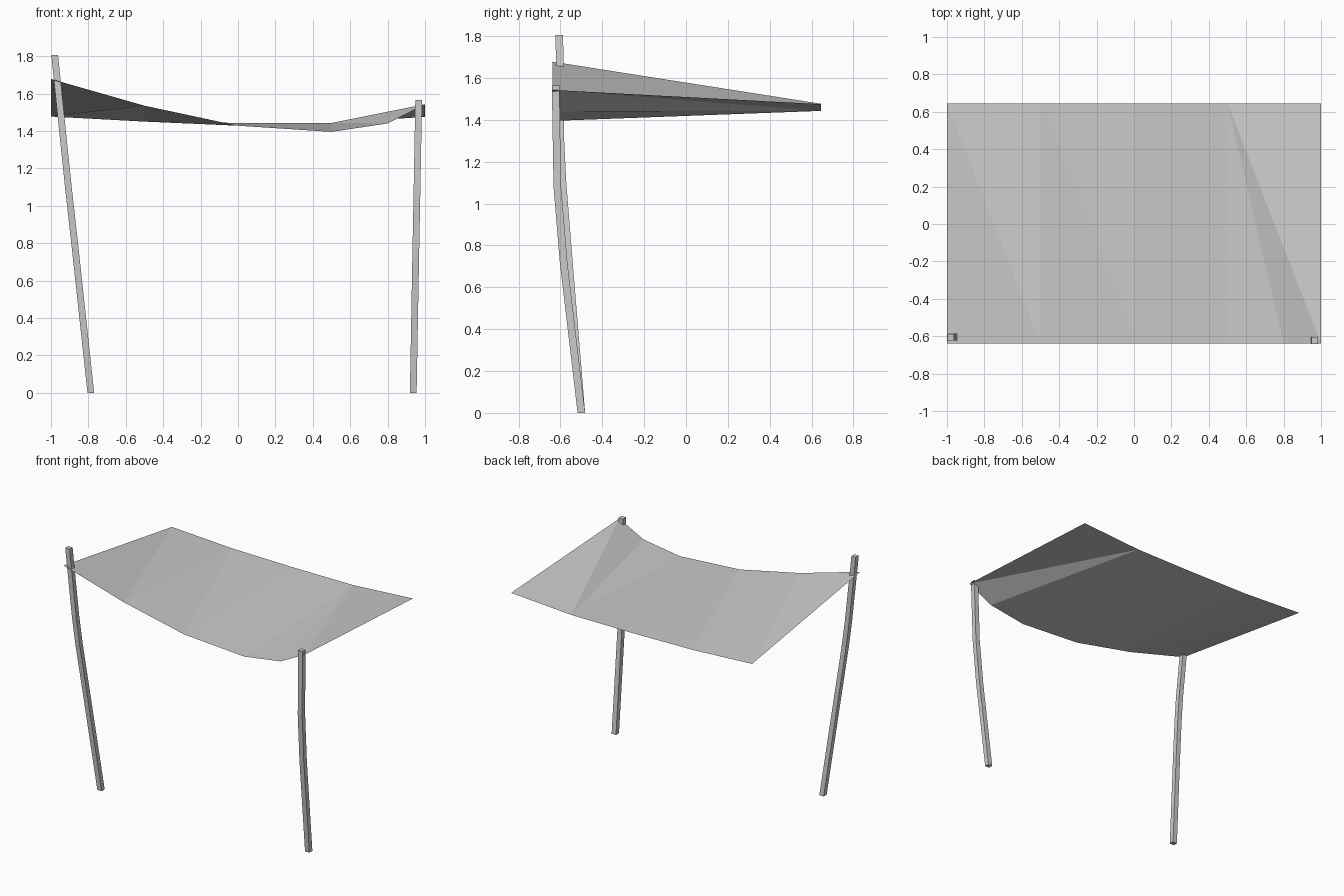
import bpy
import bmesh
from mathutils import Vector

cube = bpy.data.objects.get("Cube")
if cube:
    bpy.data.objects.remove(cube, do_unlink=True)


def make_material(name, colour):
    mat = bpy.data.materials.new(name)
    mat.use_nodes = True
    mat.diffuse_color = colour
    mat.node_tree.nodes["Principled BSDF"].inputs["Base Color"].default_value = colour
    return mat


grey = make_material("light_grey", (0.6, 0.6, 0.6, 1))


def finish(bm, name):
    mesh = bpy.data.meshes.new(name)
    bm.to_mesh(mesh)
    bm.free()
    mesh.materials.append(grey)
    obj = bpy.data.objects.new(name, mesh)
    bpy.context.collection.objects.link(obj)
    return obj


def bent_pole(name, path, half=0.018):
    """Square pole swept through a list of centre points."""
    bm = bmesh.new()
    corners = [(-half, -half), (half, -half), (half, half), (-half, half)]
    rings = [[bm.verts.new(Vector(p) + Vector((x, y, 0))) for x, y in corners]
             for p in path]
    for low, high in zip(rings, rings[1:]):
        for i in range(4):
            j = (i + 1) % 4
            bm.faces.new((low[i], low[j], high[j], high[i]))
    bm.faces.new(rings[0][::-1])
    bm.faces.new(rings[-1])
    return finish(bm, name)


# Two bent support poles
bent_pole("right_pole", [(-0.787, -0.5, 0), (-0.868, -0.562, 0.75),
                         (-0.907, -0.59, 1.1), (-0.928, -0.6, 1.3),
                         (-0.98, -0.605, 1.805)])
bent_pole("left_pole", [(0.937, -0.5, 0), (0.95, -0.585, 0.72),
                        (0.957, -0.615, 1.08), (0.966, -0.623, 1.565)])

# Sagging cloth sheet: front and back edges as (x, z), joined by triangles
FRONT_Y, BACK_Y = -0.638, 0.645
front_edge = [(-1, 1.678), (-0.5, 1.535), (0, 1.428), (0.5, 1.395),
              (0.8, 1.44), (1, 1.543)]
back_edge = [(-1, 1.477), (-0.5, 1.45), (0, 1.443), (0.5, 1.443), (1, 1.475)]

bm = bmesh.new()
front = [bm.verts.new((x, FRONT_Y, z)) for x, z in front_edge]
back = [bm.verts.new((x, BACK_Y, z)) for x, z in back_edge]
f = b = 0
while f < len(front) - 1 or b < len(back) - 1:
    # Advance the front edge first until it is ahead of the back edge
    last_span = b == 3 and f < len(front) - 1
    if last_span or (f < len(front) - 1 and f <= b):
        bm.faces.new((front[f], front[f + 1], back[b]))
        f += 1
    else:
        bm.faces.new((front[f], back[b + 1], back[b]))
        b += 1
finish(bm, "cloth_canopy")
